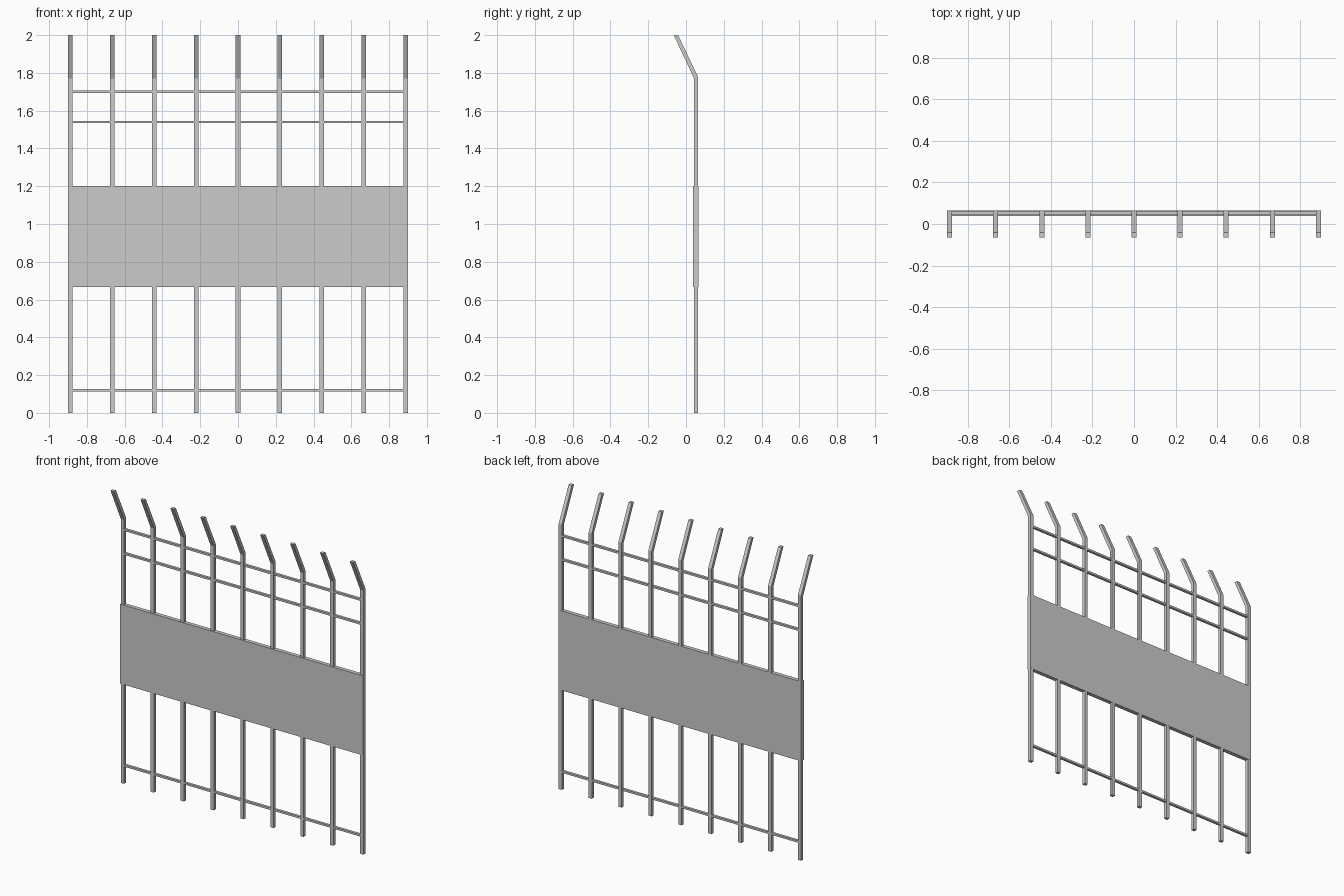
import bpy, bmesh

if "Cube" in bpy.data.objects:
    bpy.data.objects.remove(bpy.data.objects["Cube"])


def add_object(name, bm):
    bmesh.ops.recalc_face_normals(bm, faces=bm.faces)
    mesh = bpy.data.meshes.new(name)
    bm.to_mesh(mesh)
    bm.free()
    obj = bpy.data.objects.new(name, mesh)
    bpy.context.collection.objects.link(obj)
    return obj


def box(name, x, y, z):
    """Box from (min, max) ranges on each axis."""
    bm = bmesh.new()
    bmesh.ops.create_cube(bm, size=1)
    for v in bm.verts:
        for i, (lo, hi) in enumerate((x, y, z)):
            v.co[i] = hi if v.co[i] > 0 else lo
    return add_object(name, bm)


def extruded_profile(name, points, x0, x1):
    """Extrude a (y, z) outline along x."""
    bm = bmesh.new()
    face = bm.faces.new([bm.verts.new((x0, y, z)) for y, z in points])
    ext = bmesh.ops.extrude_face_region(bm, geom=[face])
    for v in ext["geom"]:
        if isinstance(v, bmesh.types.BMVert):
            v.co.x = x1
    return add_object(name, bm)


POSTS = 9
SPAN = 0.8875
HALF = 0.012
BACK, FRONT = 0.0645, 0.043

# square posts with forward-leaning tips
profile = [(FRONT, 0), (BACK, 0), (BACK, 1.777),
           (-0.042, 2), (-0.065, 2), (FRONT, 1.77)]
for i in range(POSTS):
    x = -SPAN + 2 * SPAN * i / (POSTS - 1)
    extruded_profile(f"post_{i + 1}", profile, x - HALF, x + HALF)

# horizontal rails
for name, z in (("bottom_rail", 0.12), ("middle_rail", 1.54), ("top_rail", 1.70)):
    box(name, (-SPAN, SPAN), (0.0455, 0.0625), (z - 0.0065, z + 0.0065))

# solid panel enclosing the posts
box("panel", (-0.9, 0.9), (0.038, 0.065), (0.667, 1.2))
